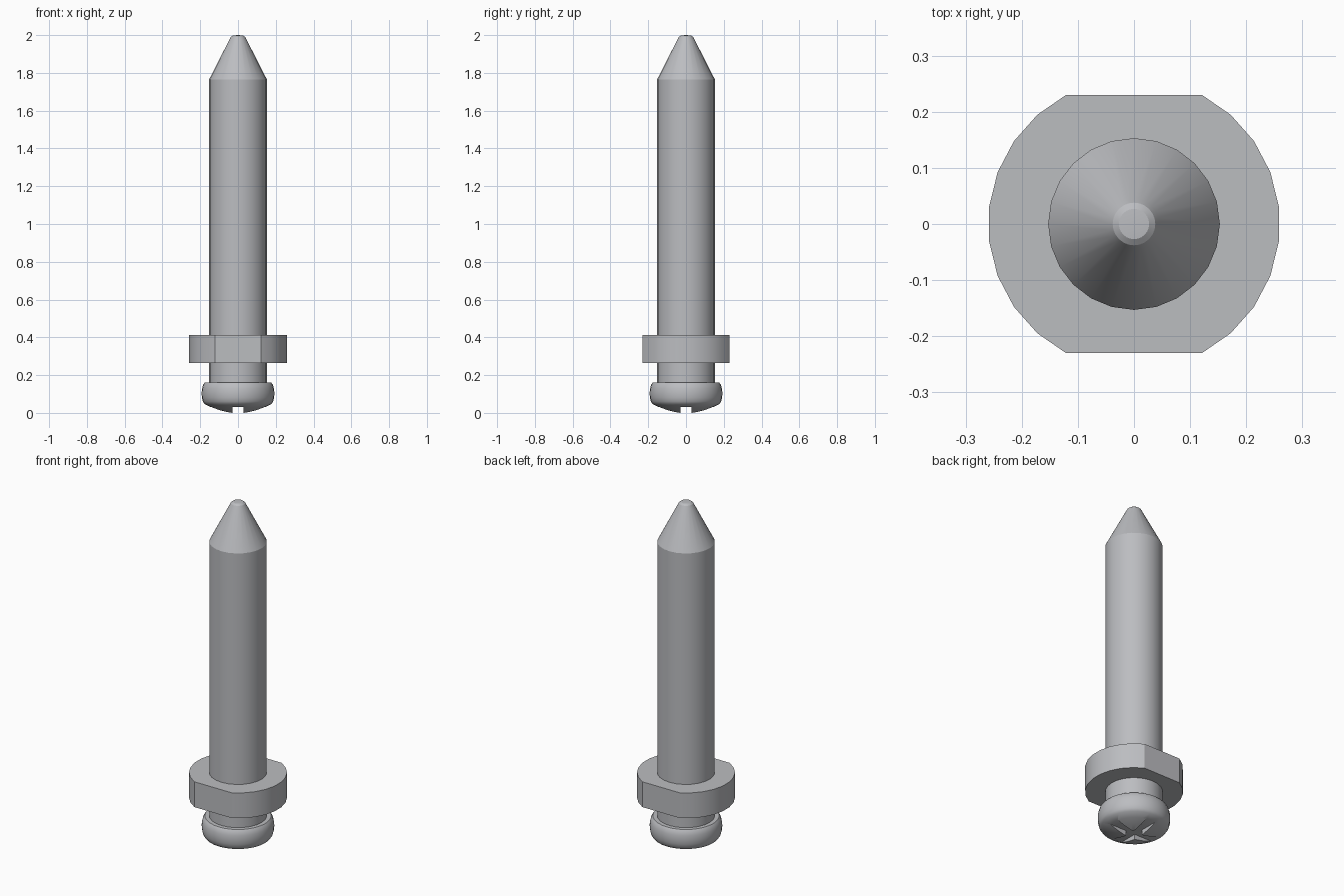
import bpy, bmesh, math

if "Cube" in bpy.data.objects:
    bpy.data.objects.remove(bpy.data.objects["Cube"])

steel = bpy.data.materials.new("grey steel")
steel.diffuse_color = (0.50, 0.508, 0.53, 1)
steel.use_nodes = True
steel.node_tree.nodes["Principled BSDF"].inputs["Base Color"].default_value = steel.diffuse_color


def finish(name, bm, angle):
    bmesh.ops.recalc_face_normals(bm, faces=bm.faces)
    mesh = bpy.data.meshes.new(name)
    bm.to_mesh(mesh)
    bm.free()
    mesh.materials.append(steel)
    obj = bpy.data.objects.new(name, mesh)
    bpy.context.collection.objects.link(obj)
    smooth(obj, angle)
    return obj


def smooth(obj, angle):
    obj.data.polygons.foreach_set("use_smooth", [True] * len(obj.data.polygons))
    obj.data.set_sharp_from_angle(angle=math.radians(angle))


def lathe(name, profile, sides, angle):
    """Revolve (radius, z) points around z; a zero radius makes a pole."""
    bm = bmesh.new()
    rings = []
    for r, z in profile:
        if r == 0:
            rings.append([bm.verts.new((0, 0, z))] * sides)
        else:
            rings.append([bm.verts.new((r * math.cos(math.tau * i / sides),
                                        r * math.sin(math.tau * i / sides), z))
                          for i in range(sides)])
    for a, b in zip(rings, rings[1:]):
        for i in range(sides):
            j = (i + 1) % sides
            quad = list(dict.fromkeys((a[i], a[j], b[j], b[i])))
            bm.faces.new(quad)
    return finish(name, bm, angle)


# Shaft with tapered, slightly rounded tip
lathe("shaft", [(0, 0.12), (0.153, 0.12), (0.153, 1.765), (0.045, 1.977),
                (0.038, 1.990), (0.027, 1.998), (0, 2.0)], 24, 24)

# Collar: round disc with a flat at the front and back
bm = bmesh.new()
step = math.tau / 26
points = [((i + 0.5) * step) for i in range(26)]
ring = [bm.verts.new((0.26 * math.cos(a), 0.26 * math.sin(a), 0.265))
        for a in points if abs(math.sin(a)) < 0.89]
base = bm.faces.new(ring)
top = bmesh.ops.extrude_face_region(bm, geom=[base], use_keep_orig=True)["geom"]
bmesh.ops.translate(bm, vec=(0, 0, 0.148),
                    verts=[v for v in top if isinstance(v, bmesh.types.BMVert)])
finish("collar", bm, 20)

# Pan head with a shallow dome underneath
head = lathe("head", [(0, 0.16), (0.176, 0.16), (0.184, 0.150), (0.190, 0.130),
                      (0.193, 0.105), (0.191, 0.080), (0.186, 0.060),
                      (0.176, 0.046), (0.140, 0.029), (0.100, 0.0135),
                      (0.050, 0.001), (0, -0.002)], 32, 30)

# Cross slot cut through the dome
for sx, sy in ((0.06, 0.6), (0.6, 0.06)):
    bm = bmesh.new()
    bmesh.ops.create_cube(bm, size=1)
    bmesh.ops.scale(bm, vec=(sx, sy, 0.13), verts=bm.verts)
    bmesh.ops.translate(bm, vec=(0, 0, -0.035), verts=bm.verts)
    cutter = finish("slot_cutter", bm, 30)
    cutter.hide_render = True
    cut = head.modifiers.new("slot", "BOOLEAN")
    cut.operation = "DIFFERENCE"
    cut.solver = "EXACT"
    cut.object = cutter
    bpy.context.view_layer.objects.active = head
    bpy.ops.object.modifier_apply(modifier=cut.name)
    bpy.data.objects.remove(cutter)
smooth(head, 30)
